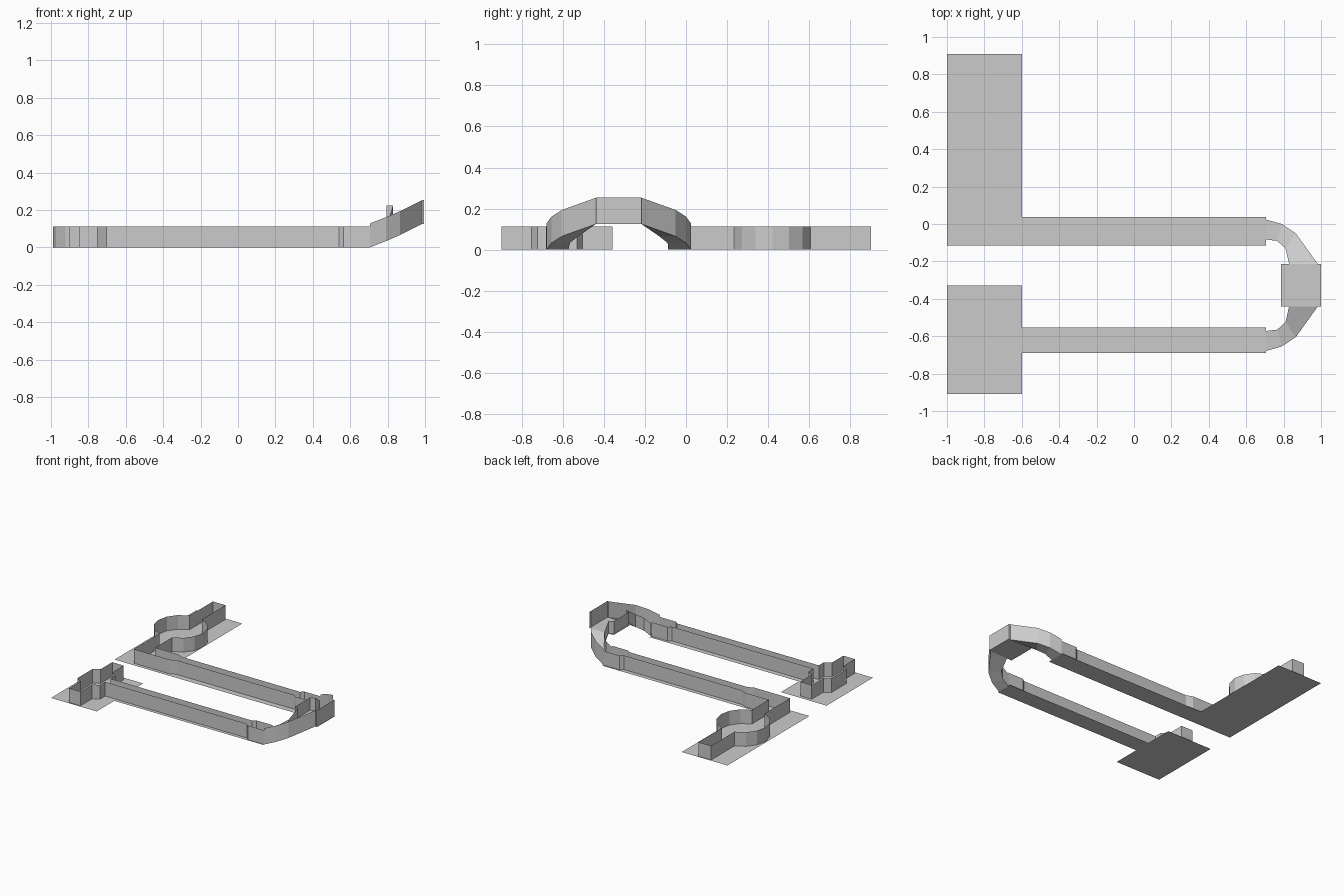
import bpy, bmesh, math

cube = bpy.data.objects.get("Cube")
if cube:
    bpy.data.objects.remove(cube, do_unlink=True)

grey = bpy.data.materials.new("plain_grey")
grey.use_nodes = True
grey.diffuse_color = (0.6, 0.6, 0.6, 1)
grey.node_tree.nodes["Principled BSDF"].inputs["Base Color"].default_value = (0.6, 0.6, 0.6, 1)

WALL = 0.112        # corridor wall height
RAMP_WALL = 0.128   # ramp and bridge wall height
DECK = 0.125        # bridge floor height
MID = -0.6275       # centre line of the front corridor
LOOP = -0.3275      # mirror line between the two corridors


def ribbon(name, lower, upper):
    """Strip of quads between two paths with the same number of points."""
    bm = bmesh.new()
    a = [bm.verts.new(p) for p in lower]
    b = [bm.verts.new(p) for p in upper]
    for i in range(len(a) - 1):
        bm.faces.new((a[i], a[i + 1], b[i + 1], b[i]))
    mesh = bpy.data.meshes.new(name)
    bm.to_mesh(mesh)
    bm.free()
    mesh.materials.append(grey)
    ob = bpy.data.objects.new(name, mesh)
    bpy.context.collection.objects.link(ob)
    return ob


def wall(name, path, height):
    path = [(p[0], p[1], p[2] if len(p) > 2 else 0) for p in path]
    return ribbon(name, path, [(x, y, z + height) for x, y, z in path])


def floor(name, x0, x1, y0, y1, z=0):
    # ordered so that the face points up
    return ribbon(name, [(x0, y0, z), (x1, y0, z)], [(x0, y1, z), (x1, y1, z)])


def flip(path, axis):
    return [(p[0], 2 * axis - p[1], *p[2:]) for p in path]


# Floors
floor("back_room_floor", -1, -0.6, -0.115, 0.91)
floor("front_room_floor", -1, -0.6, -0.91, -0.33)
floor("back_corridor_floor", -0.6, 0.705, -0.115, 0.037)
floor("front_corridor_floor", -0.6, 0.705, -0.69, -0.553)
floor("bridge_floor", 0.785, 1, -0.44, -0.215, DECK)


# Back corridor with its round chamber
def chamber_arc(side):
    cx, cy, r = -0.795, 0.42, 0.195
    gap = math.asin(0.055 / r)
    step = (math.pi - 2 * gap) / 6
    return [(cx + side * r * math.sin(gap + i * step), cy + r * math.cos(gap + i * step))
            for i in range(7)]


outer = [(-0.74, 0.9), (-0.85, 0.9)] + chamber_arc(-1) + [
    (-0.85, -0.087), (-0.54, -0.087), (-0.49, -0.066),
    (0.54, -0.066), (0.565, -0.083), (0.705, -0.083)]
inner = [(-0.74, 0.9)] + chamber_arc(1) + [
    (-0.74, 0.022), (-0.54, 0.022), (-0.49, 0.002),
    (0.54, 0.002), (0.565, 0.024), (0.705, 0.024)]
wall("back_outer_wall", outer, WALL)
wall("back_inner_wall", inner, WALL)

# Front corridor with its crossing chamber, one half mirrored over the centre line
half = [(0.705, -0.681), (0.565, -0.681), (0.54, -0.661), (-0.7, -0.661),
        (-0.7, -0.724), (-0.75, -0.752), (-0.75, -0.897), (-0.85, -0.897),
        (-0.85, -0.752), (-0.9, -0.724)]
wall("front_wall", half + flip(half, MID)[::-1], WALL)

# Ramps up to the bridge
ramp_out = [(0.705, 0.024, 0), (0.79, 0, 0.033), (0.865, -0.05, 0.065), (0.985, -0.217, DECK)]
ramp_in = [(0.705, -0.083, 0), (0.765, -0.09, 0.033), (0.81, -0.13, 0.065), (0.83, -0.217, DECK)]
for side in ("back", "front"):
    if side == "front":
        ramp_out, ramp_in = flip(ramp_out, LOOP), flip(ramp_in, LOOP)
    ribbon(side + "_ramp_floor", ramp_in, ramp_out)
    wall(side + "_ramp_outer_wall", ramp_out, RAMP_WALL)
    wall(side + "_ramp_inner_wall", ramp_in, 0.1)

# Bridge walls
edge = [(0.985, -0.217, DECK), (0.995, -0.217, DECK)]
wall("bridge_outer_wall", edge + flip(edge, LOOP)[::-1], RAMP_WALL)
edge = [(0.83, -0.217, DECK), (0.795, -0.235, DECK)]
wall("bridge_inner_wall", edge + flip(edge, LOOP)[::-1], 0.1)
